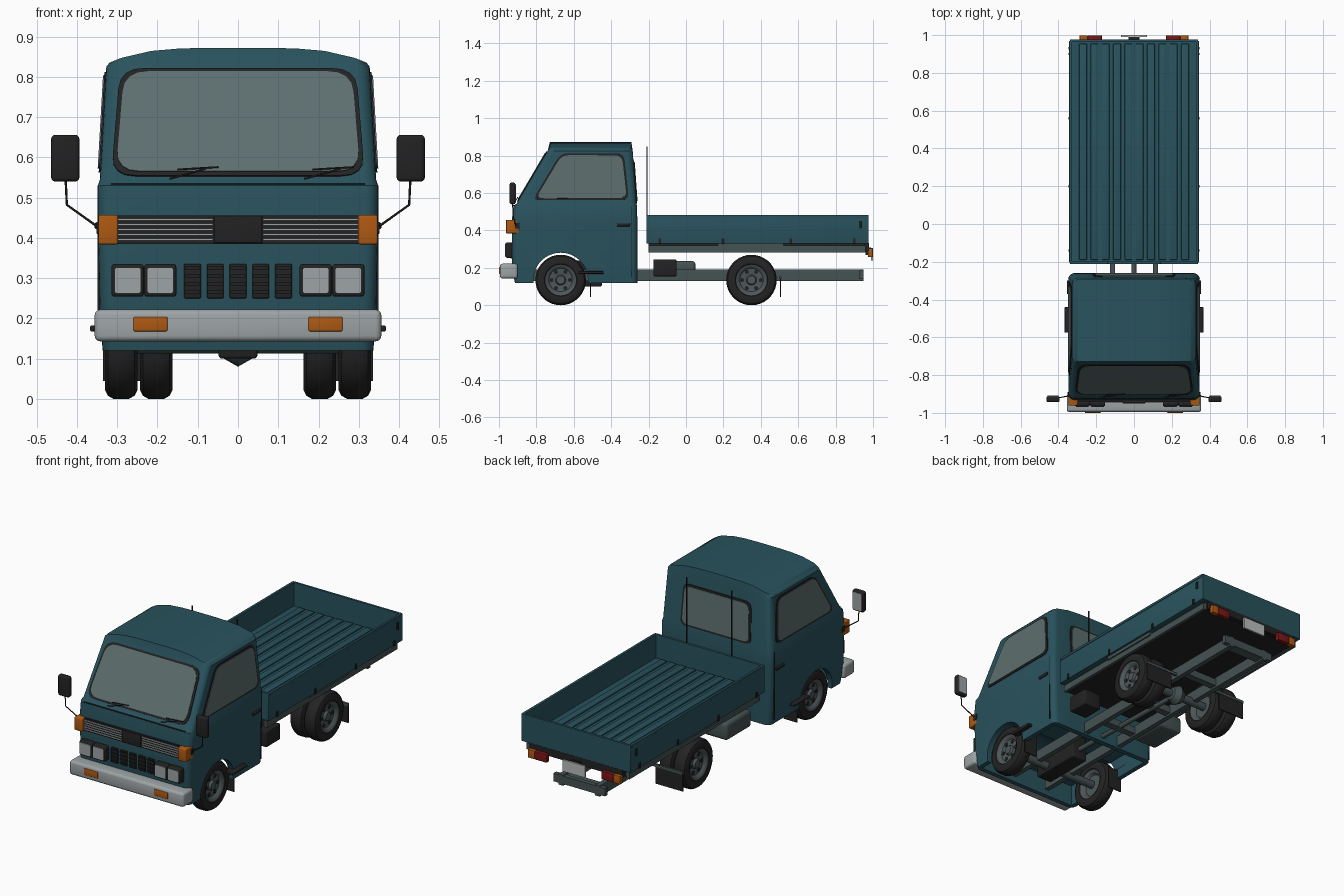
import bpy, bmesh, math
from mathutils import Vector

cube = bpy.data.objects.get("Cube")
if cube:
    bpy.data.objects.remove(cube, do_unlink=True)


def material(name, r, g, b):
    m = bpy.data.materials.new(name)
    m.use_nodes = True
    m.diffuse_color = (r, g, b, 1)
    m.node_tree.nodes["Principled BSDF"].inputs["Base Color"].default_value = (r, g, b, 1)
    return m


TEAL = material("teal_paint", .022, .085, .11)
GLASS = material("window_glass", .11, .155, .155)
BLACK = material("black_plastic", .016, .016, .017)
RUBBER = material("tyre_rubber", .017, .017, .017)
SILVER = material("light_grey", .34, .37, .38)
ORANGE = material("orange_lens", .42, .1, .006)
RED = material("red_lens", .2, .008, .008)
CHASSIS = material("chassis_grey", .06, .085, .085)
RIM = material("rim_grey", .075, .095, .1)
PLATE = material("plate_white", .5, .52, .52)


def finish(name, bm, mat, mirror=False, smooth=True):
    bmesh.ops.remove_doubles(bm, verts=bm.verts, dist=1e-5)
    bmesh.ops.recalc_face_normals(bm, faces=bm.faces)
    me = bpy.data.meshes.new(name)
    bm.to_mesh(me)
    bm.free()
    me.materials.append(mat)
    if smooth:
        me.shade_smooth()
        me.set_sharp_from_angle(angle=math.radians(32))
    ob = bpy.data.objects.new(name, me)
    bpy.context.scene.collection.objects.link(ob)
    if mirror:
        ob.modifiers.new("Mirror", 'MIRROR').use_mirror_merge = False
    return ob


def box(name, x, y, z, mat, bevel=0, mirror=False):
    bm = bmesh.new()
    bmesh.ops.create_cube(bm, size=1)
    for v in bm.verts:
        v.co = [a[0] + (c + .5) * (a[1] - a[0]) for a, c in zip((x, y, z), v.co)]
    if bevel:
        bmesh.ops.bevel(bm, geom=bm.edges[:], offset=bevel, segments=3, profile=.5, affect='EDGES')
    return finish(name, bm, mat, mirror)


def lathe(name, profile, centre, mat, seg=36, mirror=False):
    """Turn (radius, x) points about an axle parallel to x."""
    bm = bmesh.new()
    rings = []
    for i in range(seg):
        a = math.tau * i / seg
        rings.append([bm.verts.new(Vector(centre) + Vector((x, r * math.cos(a), r * math.sin(a))))
                      for r, x in profile])
    for i, ring in enumerate(rings):
        nxt = rings[(i + 1) % seg]
        for j in range(len(profile) - 1):
            bm.faces.new((ring[j], ring[j + 1], nxt[j + 1], nxt[j]))
    return finish(name, bm, mat, mirror)


def rod(name, x, r, y, z, mat, mirror=False, seg=20):
    return lathe(name, [(0, x[0]), (r, x[0]), (r, x[1]), (0, x[1])], (0, y, z), mat, seg, mirror)


def pane(name, corners, radius, inset, lift, mat, mirror=False):
    """Thin rounded plate on a plane, corners anticlockwise from outside."""
    c = [Vector(p) for p in corners]
    n = (c[1] - c[0]).cross(c[2] - c[0]).normalized()
    k = len(c)
    c = [p + inset * ((c[i - 1] - p).normalized() + (c[(i + 1) % k] - p).normalized())
         for i, p in enumerate(c)]
    loop = []
    for i, p in enumerate(c):
        a = p + radius * (c[i - 1] - p).normalized()
        b = p + radius * (c[(i + 1) % k] - p).normalized()
        for t in (0, .25, .5, .75, 1):
            loop.append(a * (1 - t) ** 2 + p * 2 * t * (1 - t) + b * t * t)
    bm = bmesh.new()
    top = [bm.verts.new(p + n * lift) for p in loop]
    low = [bm.verts.new(p - n * .002) for p in loop]
    bm.faces.new(top)
    bm.faces.new(low)
    for i in range(len(loop)):
        bm.faces.new((low[i - 1], low[i], top[i], top[i - 1]))
    finish(name, bm, mat, mirror, smooth=False)


def tube(name, points, r, mat):
    cu = bpy.data.curves.new(name, 'CURVE')
    cu.dimensions = '3D'
    cu.bevel_depth = r
    cu.bevel_resolution = 1
    cu.use_fill_caps = True
    sp = cu.splines.new('POLY')
    sp.points.add(len(points) - 1)
    for q, p in zip(sp.points, points):
        q.co = (*p, 1)
    cu.materials.append(mat)
    bpy.context.scene.collection.objects.link(bpy.data.objects.new(name, cu))


# Cab shell: stacked rounded outlines (z, front, back, half width) with an arched roof
levels = [(.12, -.915, -.26, .336), (.2, -.93, -.26, .343), (.45, -.932, -.26, .348),
          (.53, -.922, -.262, .348), (.545, -.905, -.265, .343), (.825, -.74, -.285, .327),
          (.835, -.728, -.292, .319)]
bm = bmesh.new()
stack = []
R = .032
for z, yf, yb, hw in levels:
    arc = [(R - R * math.cos(a), R - R * math.sin(a)) for a in [math.pi * i / 10 for i in range(6)]]
    side = [(-hw + dx, dy) for dx, dy in arc]
    flat = [(f * (hw - R), 0) for f in (-.75, -.5, -.25, 0, .25, .5, .75)]
    line = side + flat + [(-x, d) for x, d in reversed(side)]
    top = z == levels[-1][0]
    crown = [z + (.037 * (1 - abs(x / hw) ** 4) if top else 0) for x, d in line]
    stack.append(([bm.verts.new((x, yf + d, h)) for (x, d), h in zip(line, crown)],
                  [bm.verts.new((x, yb - d, h)) for (x, d), h in zip(line, crown)]))
for (f0, b0), (f1, b1) in zip(stack, stack[1:]):
    r0, r1 = f0 + b0[::-1], f1 + b1[::-1]
    for i in range(len(r0)):
        bm.faces.new((r0[i - 1], r0[i], r1[i], r1[i - 1]))
for f, b in (stack[0], stack[-1]):
    for i in range(len(f) - 1):
        bm.faces.new((f[i], f[i + 1], b[i + 1], b[i]))
cab = finish("cab_body", bm, TEAL)

# Wheel arches and hollow underside
cutters = [rod("arch_cutter", (-.5, .5), .146, -.67, .135, TEAL, seg=40),
           box("floor_cutter", (-.31, .31), (-.89, -.29), (0, .24), TEAL)]
bpy.context.view_layer.objects.active = cab
for c in cutters:
    c.hide_render = True
    mod = cab.modifiers.new("Cut", 'BOOLEAN')
    mod.operation, mod.solver, mod.object = 'DIFFERENCE', 'EXACT', c
    bpy.ops.object.modifier_apply(modifier=mod.name)
    bpy.data.objects.remove(c, do_unlink=True)
cab.data.shade_smooth()
cab.data.set_sharp_from_angle(angle=math.radians(32))


# Windows with black seals
def front_y(z): return -.905 + (z - .545) * .589
def side_x(z): return .343 - (z - .545) * .057
def back_y(z): return -.265 - (z - .545) * .0714


windows = {
    "windshield": ([(x, front_y(z), z) for x, z in ((-.315, .553), (.315, .553), (.293, .82), (-.293, .82))], .06, False),
    "side_window": ([(side_x(z), y, z) for y, z in ((-.82, .562), (-.305, .562), (-.332, .812), (-.67, .812))], .04, True),
    "rear_window": ([(x, back_y(z), z) for x, z in ((.22, .545), (-.22, .545), (-.21, .775), (.21, .775))], .035, False),
}
for name, (pts, rad, mir) in windows.items():
    pane(name + "_seal", pts, rad, 0, .004, BLACK, mir)
    pane(name + "_glass", pts, rad, .011, .007, GLASS, mir)

# Wipers
for i, x in enumerate((-.17, .165)):
    for part, a, b in (("arm", (0, .547), (.09, .572)), ("blade", (.02, .57), (.122, .576))):
        tube(f"wiper_{part}_{i}", [(x + u, front_y(z) - .014, z) for u, z in (a, b)], .0025, BLACK)

# Grille band, slats, corner lamps
box("grille_panel", (-.3, .3), (-.942, -.92), (.385, .456), BLACK)
for i in range(5):
    z = .393 + i * .0125
    box(f"grille_slat_{i}", (.062, .298), (-.946, -.94), (z, z + .005), SILVER, 0, True)
box("grille_centre", (-.06, .06), (-.95, -.93), (.387, .455), BLACK, .003)
box("corner_lamp", (.298, .347), (-.962, -.89), (.384, .457), ORANGE, .005, True)

# Headlamps and cooling vents
for i, x in enumerate((.153, .234)):
    box(f"headlamp_frame_{i}", (x, x + .08), (-.965, -.92), (.254, .335), BLACK, .007, True)
    pane(f"headlamp_lens_{i}", [(x + u, -.965, z) for u, z in ((.007, .262), (.073, .262), (.073, .327), (.007, .327))],
         .008, 0, .004, SILVER, True)
for i in range(5):
    x = (i - 2) * .0565
    box(f"vent_{i}", (x - .021, x + .021), (-.938, -.92), (.25, .335), BLACK, .003)
    for j in range(4):
        z = .262 + j * .02
        box(f"vent_louvre_{i}_{j}", (x - .019, x + .019), (-.944, -.93), (z, z + .007), BLACK)

# Bumper
box("front_bumper", (-.356, .356), (-.995, -.9), (.143, .222), SILVER, .014)
box("bumper_lamp", (.175, .26), (-1, -.98), (.168, .204), ORANGE, .004, True)

# Mirrors, handles, steps, seams
box("mirror_housing", (.394, .464), (-.943, -.912), (.54, .656), BLACK, .01, True)
pane("mirror_glass", [(x, -.912, z) for x, z in ((.457, .549), (.401, .549), (.401, .647), (.457, .647))],
     .008, 0, .003, SILVER, True)
for s, side in ((1, "left"), (-1, "right")):
    tube(f"mirror_arm_{side}", [(s * .428, -.927, .545), (s * .425, -.925, .482), (s * .345, -.91, .425)], .003, BLACK)
box("door_handle", (.34, .356), (-.37, -.3), (.422, .438), BLACK, .004, True)
box("side_vent", (.34, .352), (-.915, -.89), (.41, .44), BLACK, .003, True)
box("cab_step", (.31, .368), (-.575, -.44), (.168, .182), BLACK, .004, True)
box("door_seam", (.34, .349), (-.292, -.288), (.15, .53), BLACK, 0, True)
box("front_seam", (-.315, .315), (-.925, -.91), (.532, .535), BLACK)

# Load bed: floor with ribs, four walls
box("bed_floor", (-.335, .335), (-.208, .97), (.332, .35), TEAL)
for i in range(10):
    x = -.27 + i * .06
    box(f"floor_rib_{i}", (x - .02, x + .02), (-.19, .955), (.348, .358), TEAL, .003)
box("bed_side", (.327, .34), (-.212, .977), (.33, .483), TEAL, .002, True)
box("bed_headboard", (-.33, .33), (-.212, -.199), (.33, .483), TEAL)
box("bed_tailgate", (-.33, .33), (.964, .977), (.33, .483), TEAL)
box("side_trim", (.339, .343), (-.205, .97), (.468, .482), TEAL, .001, True)
for i, y in enumerate((-.14, .2, .56, .9)):
    box(f"bed_hinge_{i}", (.335, .346), (y - .007, y + .007), (.328, .358), BLACK, .002, True)
box("bed_latch", (.338, .347), (.925, .937), (.41, .45), BLACK, .002, True)
tube("rack_post_left", [(.14, -.208, .34), (.14, -.208, .85)], .004, BLACK)
tube("rack_post_right", [(-.14, -.208, .34), (-.14, -.208, .85)], .004, BLACK)

# Bed base
box("bed_underside", (-.305, .305), (-.2, .955), (.288, .334), BLACK)
box("bed_sill", (.303, .32), (-.2, .96), (.282, .32), CHASSIS, 0, True)
box("sill_block", (.3, .328), (.17, .52), (.312, .332), CHASSIS, 0, True)

# Tail lamps and number plate
box("tail_bracket", (-.29, .29), (.95, .978), (.29, .332), BLACK)
box("tail_lamp_red", (.17, .245), (.972, .998), (.258, .304), RED, .003, True)
box("tail_lamp_orange", (.245, .288), (.972, .998), (.258, .304), ORANGE, .003, True)
box("number_plate", (-.07, .07), (.99, 1), (.24, .305), PLATE)
box("plate_holder", (-.03, .03), (.96, .99), (.27, .31), BLACK)

# Chassis ladder and running gear
box("frame_rail", (.1, .128), (-.86, .95), (.13, .19), CHASSIS, 0, True)
for i, y in enumerate((-.15, .14, .52, .89)):
    box(f"cross_member_{i}", (-.105, .105), (y, y + .04), (.14, .18), CHASSIS)
box("rear_cross_bar", (-.16, .16), (.925, .95), (.14, .185), CHASSIS)
for name, y, half in (("front_axle", -.67, .27), ("rear_axle", .35, .22)):
    rod(name, (-half, half), .022, y, .135, CHASSIS)
lathe("differential", [(0, -.05), (.035, -.035), (.055, 0), (.035, .035), (0, .05)], (0, .35, .135), CHASSIS, 20)
tube("drive_shaft", [(0, -.6, .16), (0, .35, .14)], .014, CHASSIS)
box("engine_sump", (-.048, .048), (-.75, -.45), (.1, .24), BLACK, .008)
box("battery_box", (.19, .3), (-.175, -.05), (.155, .245), BLACK, .006)
box("fuel_tank", (-.29, -.14), (-.17, .05), (.14, .236), CHASSIS, .016)

# Wheels: tyre, dished rim, dark holes, mud flaps
half_tyre = [(.08, .032), (.087, .038), (.113, .04), (.127, .033), (.135, .019)]
tyre = half_tyre + [(r, -x) for r, x in reversed(half_tyre)]
rim = [(0, .027), (.022, .027), (.028, .014), (.062, .018), (.072, .03), (.083, .034),
       (.083, -.034), (.07, -.028), (.06, -.012), (0, -.012)]
for name, x, y in (("front_wheel", .29, -.67), ("rear_outer_wheel", .29, .35), ("rear_inner_wheel", .203, .35)):
    lathe(name + "_tyre", tyre, (x, y, .135), RUBBER, mirror=True)
    lathe(name + "_rim", rim, (x, y, .135), RIM, mirror=True)
    for i in range(6):
        a = math.tau * i / 6
        rod(f"{name}_hole_{i}", (x + .012, x + .0195), .011, y + .05 * math.cos(a), .135 + .05 * math.sin(a),
            BLACK, True, 12)
box("front_mud_flap", (.25, .335), (-.514, -.508), (.045, .17), BLACK, 0, True)
box("rear_mud_flap", (.165, .335), (.502, .508), (.045, .145), BLACK, 0, True)
box("flap_bracket", (.12, .335), (.498, .51), (.14, .155), CHASSIS, 0, True)
